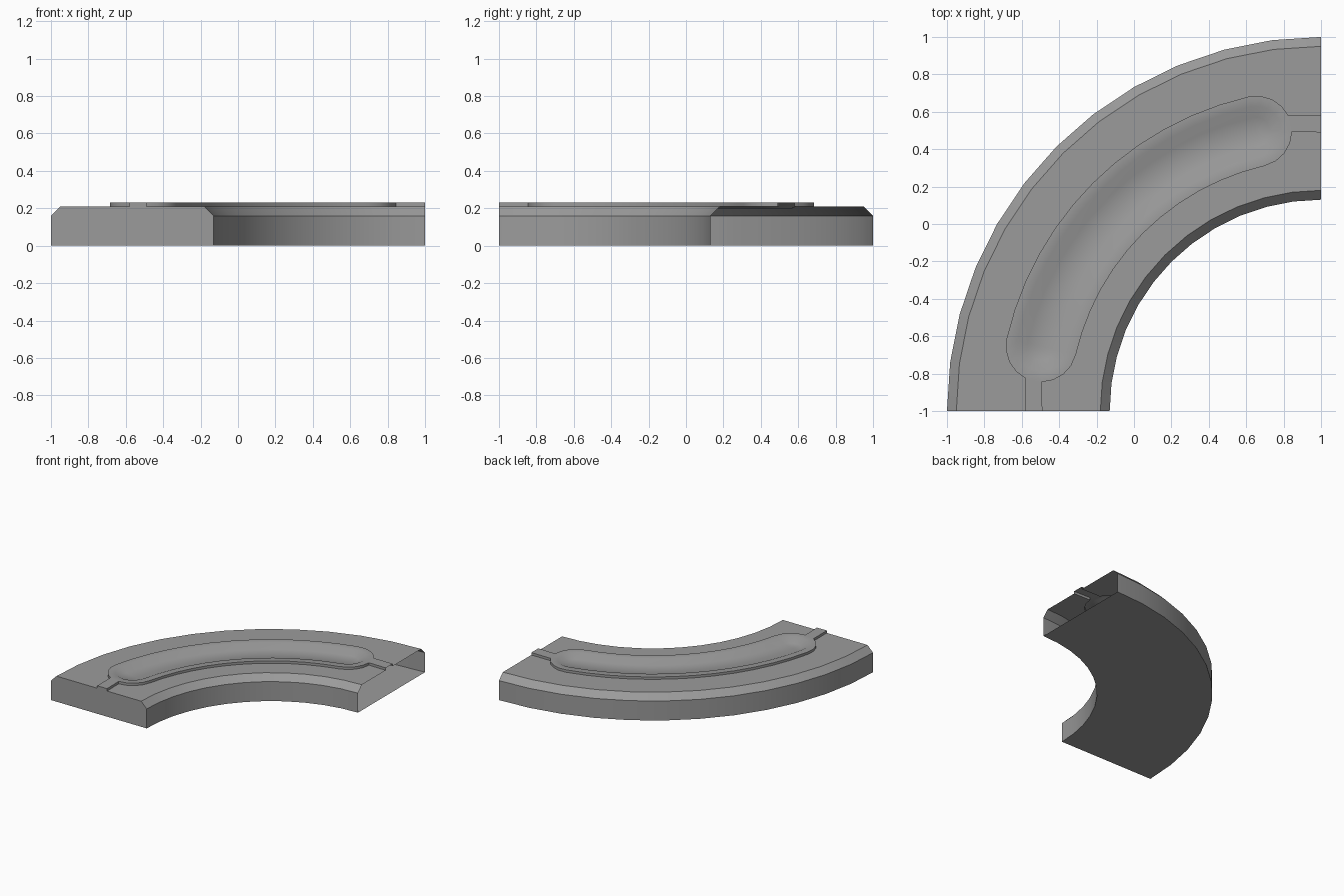
import bpy, bmesh
from math import sin, cos, radians
from mathutils import Vector

cube = bpy.data.objects.get("Cube")
if cube:
    bpy.data.objects.remove(cube, do_unlink=True)

SEGS = 12
R_IN, R_OUT, R_MID = 1.13, 2.0, 1.535
BEVEL, Z_BEVEL, Z_TOP, Z_RIM, Z_FLOOR = 0.05, 0.16, 0.21, 0.23, 0.20
NECK, PILL_W, CAP_DEG = 0.045, 0.19, 13

grey = bpy.data.materials.new("plain_grey")
grey.use_nodes = True
colour = (0.33, 0.33, 0.33, 1)
grey.diffuse_color = colour
grey.node_tree.nodes["Principled BSDF"].inputs["Base Color"].default_value = colour


def polar(r, deg, z):
    """Point on the bend, measured about its corner centre."""
    a = radians(deg)
    return Vector((1 - r * cos(a), -1 + r * sin(a), z))


def arc(r, z, start=0, end=90):
    return [polar(r, start + (end - start) * i / SEGS, z) for i in range(SEGS + 1)]


def cap(deg, direction, side, w, z):
    """Half of a rounded channel end, from the neck out to the side."""
    a = radians(deg)
    radial, along = Vector((-cos(a), sin(a), 0)), Vector((sin(a), cos(a), 0))
    return [polar(R_MID, deg, z) + radial * side * w * sin(radians(t))
            + along * direction * w * cos(radians(t)) for t in (13.7, 32, 51, 70)]


def channel_side(side, w, z):
    far = 90 - CAP_DEG
    return (cap(CAP_DEG, -1, side, w, z)
            + arc(R_MID + side * w, z, CAP_DEG, far)
            + cap(far, 1, side, w, z)[::-1])


def outline(side, z):
    """Raised track edge including the necks that reach both ends."""
    r = R_MID + side * NECK
    return [polar(r, 0, z)] + channel_side(side, PILL_W, z) + [polar(r, 90, z)]


def ring(w, z):
    return channel_side(1, w, z) + channel_side(-1, w, z)[::-1]


def face(bm, points):
    bm.faces.new([bm.verts.new(p) for p in points])


def bridge(bm, a, b, closed=False):
    for i in range(len(a) if closed else len(a) - 1):
        j = (i + 1) % len(a)
        face(bm, [a[i], a[j], b[j], b[i]])


def finish(bm, name):
    bmesh.ops.remove_doubles(bm, verts=bm.verts, dist=0.0005)
    bmesh.ops.recalc_face_normals(bm, faces=bm.faces)
    mesh = bpy.data.meshes.new(name)
    bm.to_mesh(mesh)
    bm.free()
    mesh.materials.append(grey)
    obj = bpy.data.objects.new(name, mesh)
    bpy.context.collection.objects.link(obj)
    bpy.ops.object.select_all(action="DESELECT")
    obj.select_set(True)
    bpy.context.view_layer.objects.active = obj
    bpy.ops.object.shade_smooth_by_angle(angle=radians(30))


# Curved base: bevelled walls and underside, hollow and open at the +x end
bm = bmesh.new()
profile = [(R_IN + BEVEL, Z_TOP), (R_IN, Z_BEVEL), (R_IN, 0),
           (R_OUT, 0), (R_OUT, Z_BEVEL), (R_OUT - BEVEL, Z_TOP)]
for (r1, z1), (r2, z2) in zip(profile, profile[1:]):
    bridge(bm, arc(r1, z1), arc(r2, z2))
# Top deck on either side of the track
face(bm, arc(R_OUT - BEVEL, Z_TOP) + outline(1, Z_TOP)[::-1])
face(bm, arc(R_IN + BEVEL, Z_TOP)[::-1] + outline(-1, Z_TOP))
# Closed front end
face(bm, [polar(r, 0, z) for r, z in profile]
     + [polar(R_MID + NECK, 0, Z_TOP), polar(R_MID - NECK, 0, Z_TOP)])
finish(bm, "curved_base")

# Raised track: low walls, flat rim, sloped groove and floor
bm = bmesh.new()
for side in (1, -1):
    bridge(bm, outline(side, Z_TOP), outline(side, Z_RIM))
rings = [ring(PILL_W, Z_RIM), ring(0.135, Z_RIM), ring(0.075, Z_FLOOR)]
for a, b in zip(rings, rings[1:]):
    bridge(bm, a, b, closed=True)
bridge(bm, channel_side(1, 0.075, Z_FLOOR), channel_side(-1, 0.075, Z_FLOOR))
# Necks running out to both ends
left, right = outline(1, Z_RIM), outline(-1, Z_RIM)
for i, j in ((0, 1), (-1, -2)):
    face(bm, [left[i], left[j], right[j], right[i]])
face(bm, [polar(R_MID + s * NECK, 0, z)
          for s, z in ((1, Z_TOP), (1, Z_RIM), (-1, Z_RIM), (-1, Z_TOP))])
finish(bm, "raised_track")
